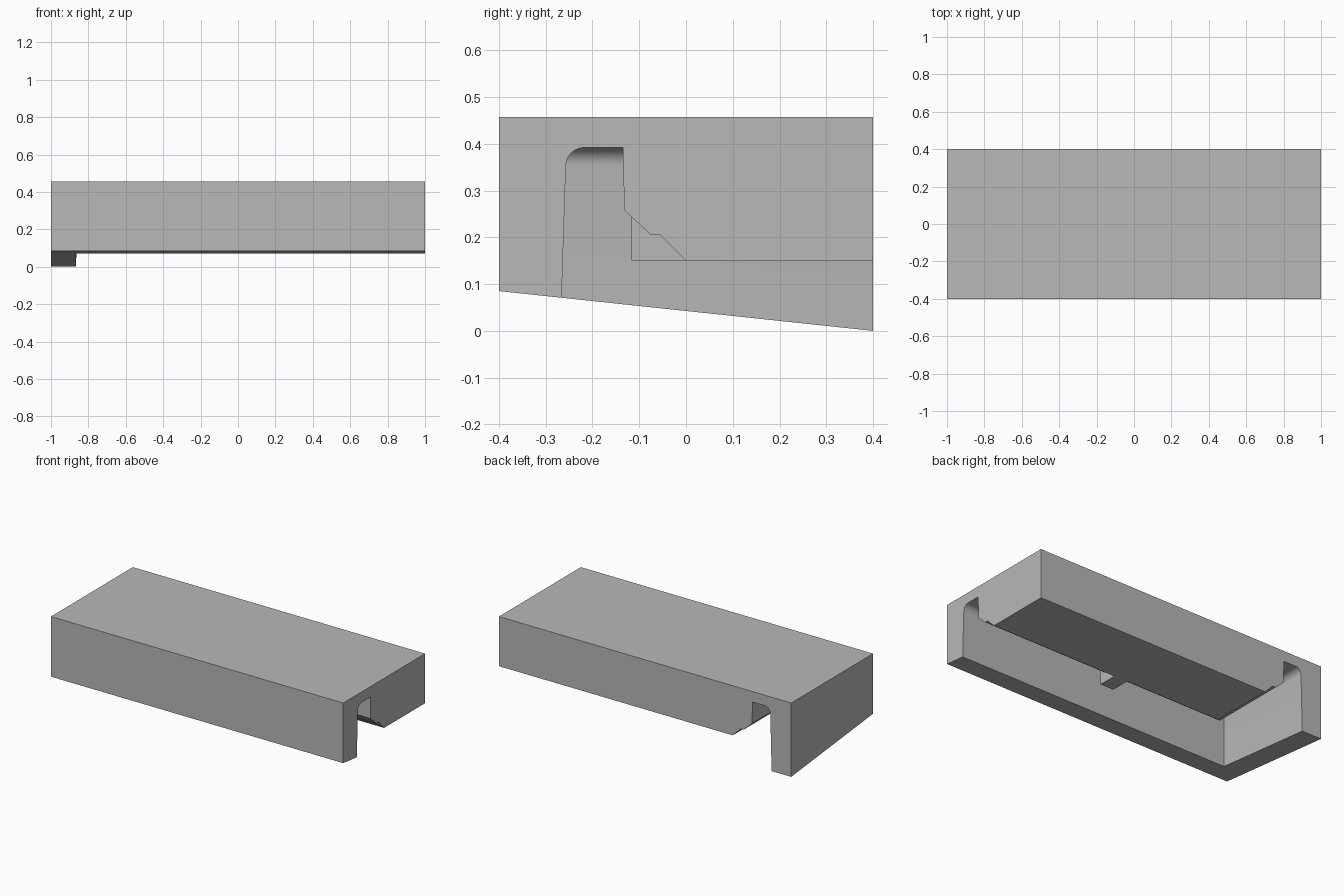
import bpy, bmesh, math

cube = bpy.data.objects.get("Cube")
if cube:
    bpy.data.objects.remove(cube, do_unlink=True)

grey = bpy.data.materials.new("plain_grey")
grey.use_nodes = True
colour = (0.48, 0.48, 0.48, 1)
grey.diffuse_color = colour
grey.node_tree.nodes["Principled BSDF"].inputs["Base Color"].default_value = colour

TOP, CORE, RIM = 0.457, 0.15, 0.4   # top height, core underside, channel inner edge


def finish(bm, name):
    bmesh.ops.recalc_face_normals(bm, faces=bm.faces)
    mesh = bpy.data.meshes.new(name)
    bm.to_mesh(mesh)
    bm.free()
    mesh.materials.append(grey)
    obj = bpy.data.objects.new(name, mesh)
    bpy.context.collection.objects.link(obj)
    return obj


def skirt_z(y):
    """Sloping lower edge of the outer walls."""
    return 0.085 * (0.4 - y) / 0.8


# Channel section: distance from the outer wall, height (None = sloping edge)
arc = [(0.183 - 0.04 * math.cos(a), 0.352 + 0.04 * math.sin(a))
       for a in (math.radians(90 * i / 10) for i in range(11))]
section = [(0, TOP), (0, None), (0.134, None)] + arc + [
    (0.265, 0.392), (0.268, 0.258), (0.325, 0.205), (0.345, 0.205), (RIM, CORE)]

# Sweep the section along the front wall, round the mitred corner, to the back
stations = [lambda d: (1, d - 0.4), lambda d: (d - 1, d - 0.4), lambda d: (d - 1, 0.4)]
bm = bmesh.new()
rings = []
for place in stations:
    ring = []
    for d, z in section:
        x, y = place(d)
        ring.append(bm.verts.new((x, y, skirt_z(y) if z is None else z)))
    rings.append(ring)
for a, b in zip(rings, rings[1:]):
    for i in range(len(section) - 1):
        bm.faces.new((a[i], a[i + 1], b[i + 1], b[i]))

# Close the top, the core underside and the two open ends
high = bm.verts.new((1, 0.4, TOP))
low = bm.verts.new((1, 0.4, CORE))
bm.faces.new([r[0] for r in rings] + [high])
bm.faces.new([r[-1] for r in rings] + [low])
for ring in (rings[0], rings[-1]):
    bm.faces.new(ring + [low, high])
body = finish(bm, "slab_body")

bpy.ops.object.select_all(action='DESELECT')
body.select_set(True)
bpy.context.view_layer.objects.active = body
bpy.ops.object.shade_smooth_by_angle(angle=math.radians(30))

# Small rib filling the step on the core's front edge
bm = bmesh.new()
bmesh.ops.create_cube(bm, size=1)
bmesh.ops.scale(bm, vec=(0.09, 0.117, 0.094), verts=bm.verts)
bmesh.ops.translate(bm, vec=(0.095, -0.0585, 0.197), verts=bm.verts)
finish(bm, "channel_rib")
